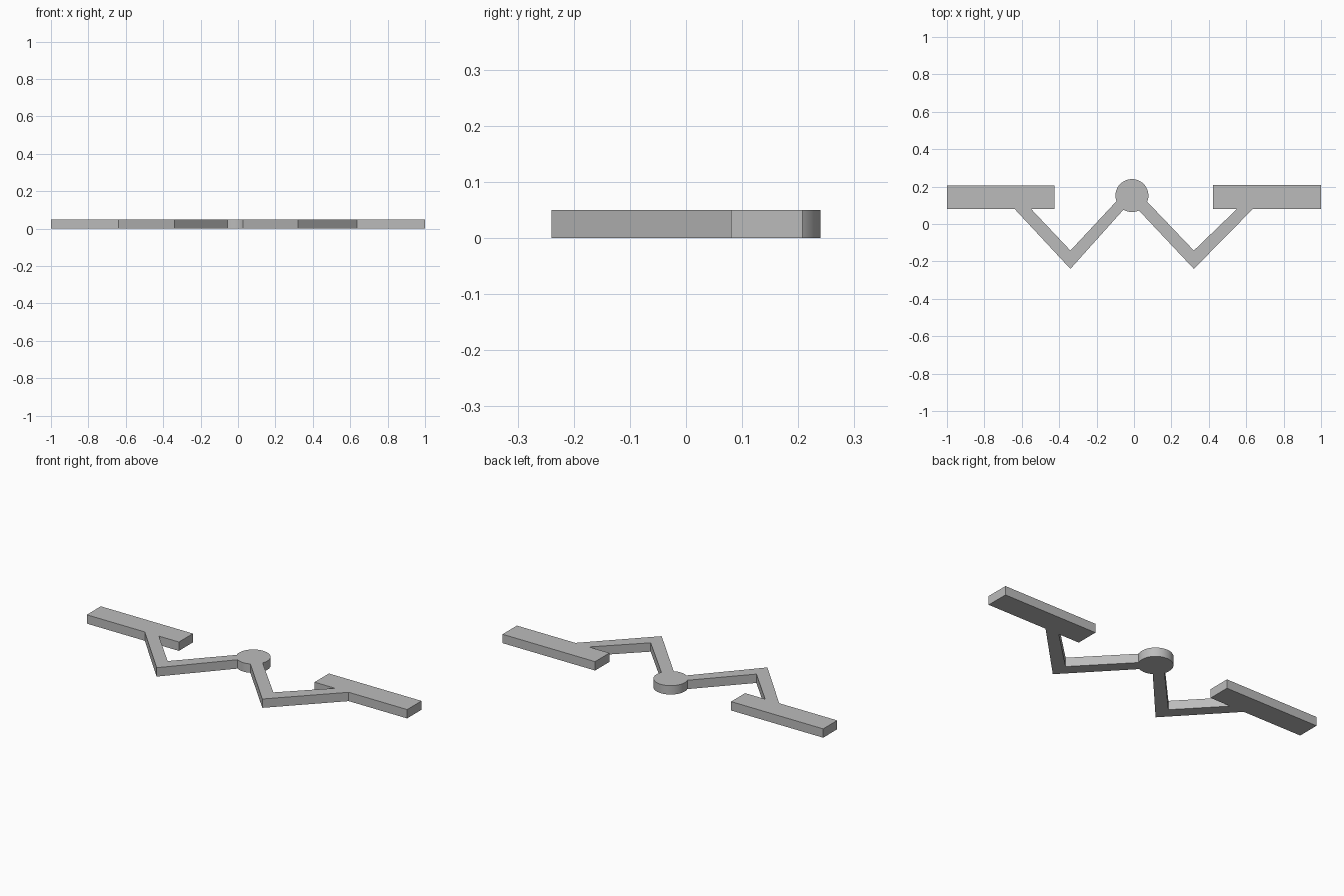
import bpy, bmesh
from math import cos, sin, radians

cube = bpy.data.objects.get("Cube")
if cube:
    bpy.data.objects.remove(cube, do_unlink=True)

THICKNESS = 0.05
HUB = (-0.011, 0.152)
HUB_RADIUS = 0.088

grey = bpy.data.materials.new("plain_grey")
grey.use_nodes = True
colour = (0.5, 0.5, 0.5, 1)
grey.diffuse_color = colour
grey.node_tree.nodes["Principled BSDF"].inputs["Base Color"].default_value = colour


def hub_arc(start, end, steps):
    """Points along the round hub, counter-clockwise, in degrees."""
    angles = [radians(start + (end - start) * i / steps) for i in range(steps + 1)]
    return [(HUB[0] + HUB_RADIUS * cos(a), HUB[1] + HUB_RADIUS * sin(a)) for a in angles]


# Bent arm with its paddle on the left, from the front of the hub to the back
left_wing = [(0.32, -0.24), (0.635, 0.08), (1, 0.08), (1, 0.208),
             (0.422, 0.208), (0.422, 0.08), (0.55, 0.08), (0.32, -0.142)]

# Same arm on the right, from the back of the hub to the front
right_wing = [(-0.34, -0.142), (-0.55, 0.08), (-0.425, 0.08), (-0.425, 0.205),
              (-1, 0.205), (-1, 0.08), (-0.638, 0.08), (-0.34, -0.24)]

# One continuous flat outline, extruded upwards
outline = hub_arc(239, 295, 12) + left_wing + hub_arc(338, 560, 48) + right_wing
bm = bmesh.new()
base = bm.faces.new([bm.verts.new((x, y, 0)) for x, y in outline])
result = bmesh.ops.extrude_face_region(bm, geom=[base], use_keep_orig=True)
top = [v for v in result["geom"] if isinstance(v, bmesh.types.BMVert)]
bmesh.ops.translate(bm, verts=top, vec=(0, 0, THICKNESS))
bmesh.ops.recalc_face_normals(bm, faces=bm.faces)

mesh = bpy.data.meshes.new("hub_arms_and_paddles")
bm.to_mesh(mesh)
bm.free()
mesh.materials.append(grey)
body = bpy.data.objects.new("hub_arms_and_paddles", mesh)
bpy.context.collection.objects.link(body)

# Smooth the round hub while keeping the other edges sharp
bpy.ops.object.select_all(action="DESELECT")
body.select_set(True)
bpy.context.view_layer.objects.active = body
bpy.ops.object.shade_smooth_by_angle(angle=radians(30))
